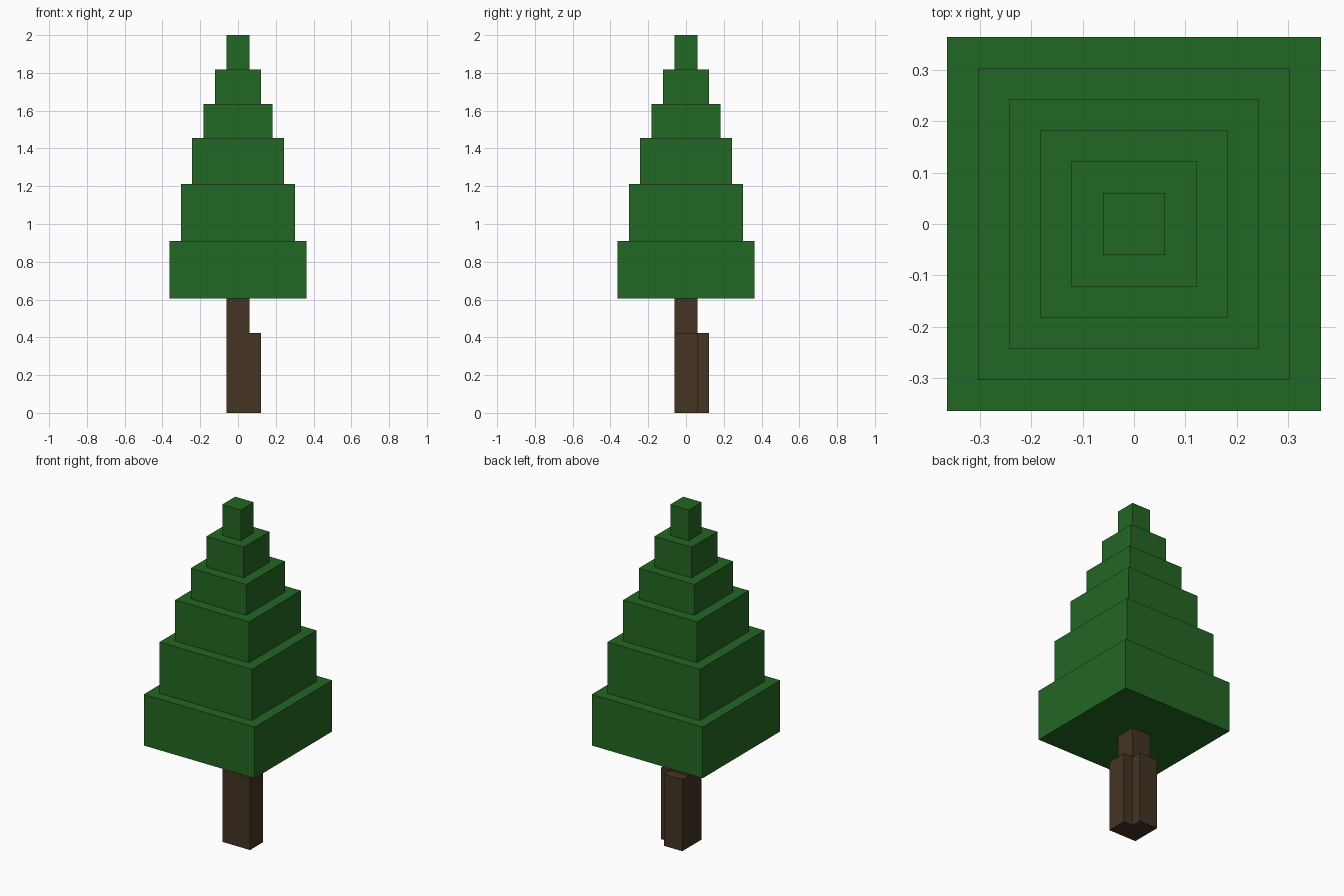
import bpy
import bmesh
from mathutils import Matrix, Vector

cube = bpy.data.objects.get("Cube")
if cube:
    bpy.data.objects.remove(cube, do_unlink=True)

U = 2 / 33  # block size: the tree is 33 blocks tall


def make_material(name, color):
    mat = bpy.data.materials.new(name)
    mat.use_nodes = True
    mat.diffuse_color = color
    mat.node_tree.nodes["Principled BSDF"].inputs["Base Color"].default_value = color
    return mat


def make_box(name, low, high, mat):
    """Box between two corners given in blocks."""
    low, high = Vector(low) * U, Vector(high) * U
    bm = bmesh.new()
    bmesh.ops.create_cube(bm, size=1, matrix=Matrix.LocRotScale(
        (low + high) / 2, None, high - low))
    mesh = bpy.data.meshes.new(name)
    bm.to_mesh(mesh)
    bm.free()
    mesh.materials.append(mat)
    obj = bpy.data.objects.new(name, mesh)
    bpy.context.collection.objects.link(obj)
    return obj


green = make_material("leaf green", (0.0165, 0.136, 0.0168, 1))
brown = make_material("bark brown", (0.058, 0.033, 0.017, 1))

# Trunk with two shorter buttresses, on the left and at the back
make_box("trunk", (-1, -1, 0), (1, 1, 10), brown)
make_box("left_buttress", (1, -1, 0), (2, 1, 7), brown)
make_box("back_buttress", (-1, 1, 0), (1, 2, 7), brown)

# Foliage tiers, each one block narrower per side than the one below
levels = [10, 15, 20, 24, 27, 30, 33]
for i, (bottom, top) in enumerate(zip(levels, levels[1:])):
    half = 6 - i
    make_box(f"foliage_tier_{i + 1}", (-half, -half, bottom), (half, half, top), green)
